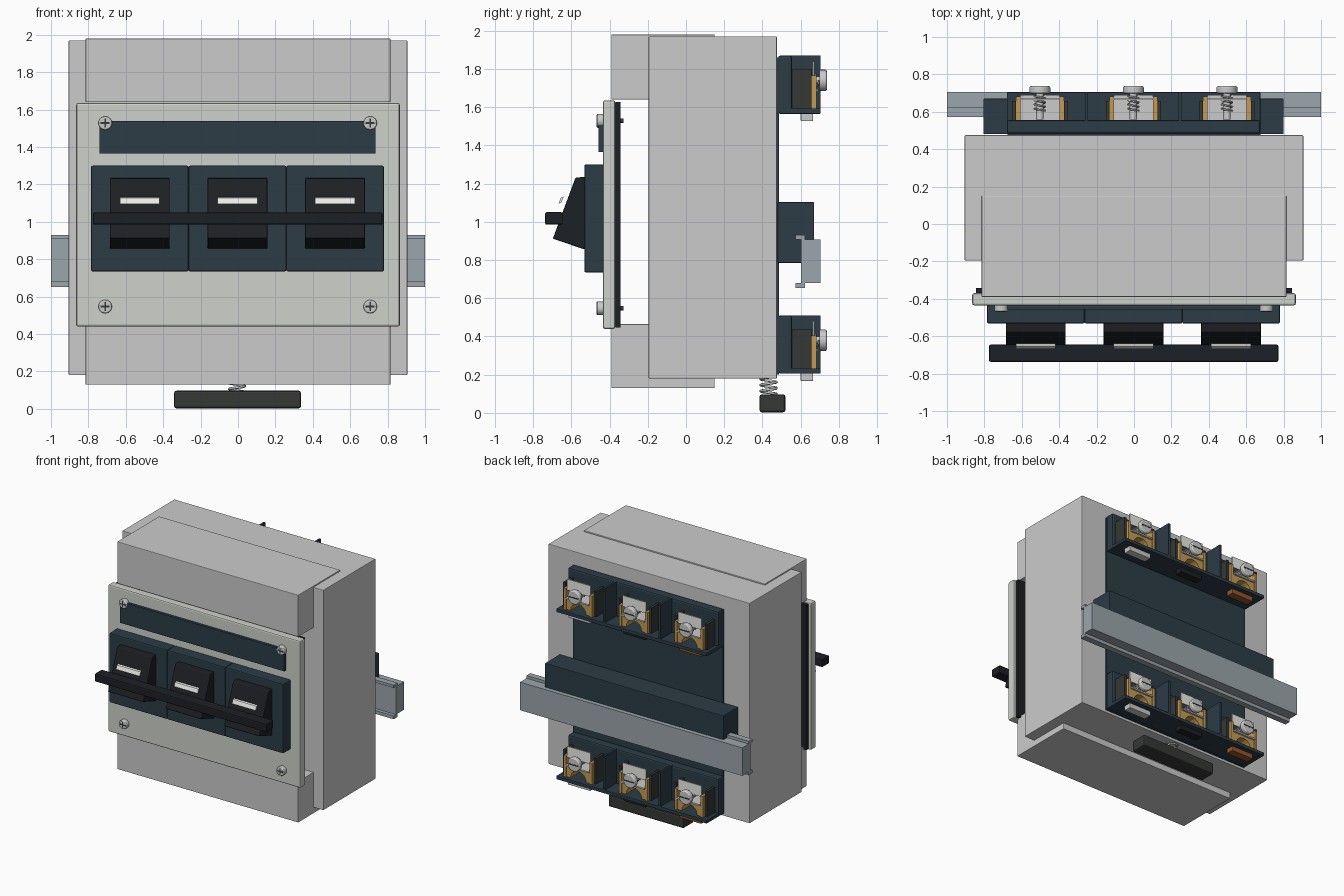
import bpy, bmesh, math
from mathutils import Matrix, Vector

if "Cube" in bpy.data.objects:
    bpy.data.objects.remove(bpy.data.objects["Cube"])


def mat(name, r, g, b):
    m = bpy.data.materials.new(name)
    m.diffuse_color = (r, g, b, 1)
    m.use_nodes = True
    m.node_tree.nodes["Principled BSDF"].inputs["Base Color"].default_value = m.diffuse_color
    return m


SHELL = mat("warm_grey", .58, .59, .56)
PLATE = mat("pale_grey", .62, .64, .60)
NAVY = mat("navy", .025, .045, .062)
BLACK = mat("black", .012, .014, .018)
CHAR = mat("charcoal", .035, .04, .036)
STEEL = mat("steel", .55, .56, .55)
RAIL = mat("rail", .33, .38, .41)
BRASS = mat("brass", .55, .33, .09)
BROWN = mat("brown", .30, .09, .025)
WHITE = mat("white", .85, .85, .80)


def finish(name, bm, m, bevel=0, segs=2):
    bmesh.ops.recalc_face_normals(bm, faces=bm.faces)
    me = bpy.data.meshes.new(name)
    bm.to_mesh(me)
    bm.free()
    ob = bpy.data.objects.new(name, me)
    bpy.context.collection.objects.link(ob)
    me.materials.append(m)
    if bevel:
        b = ob.modifiers.new("bevel", 'BEVEL')
        b.width, b.segments = bevel, segs
    return ob


def box(name, x, y, z, m, bevel=0):
    bm = bmesh.new()
    bmesh.ops.create_cube(bm, size=1)
    for v in bm.verts:
        v.co = Vector([(r[0] + r[1]) / 2 + c * (r[1] - r[0])
                       for r, c in zip((x, y, z), v.co)])
    return finish(name, bm, m, bevel)


def prism(name, pts, a, b, m, axis='x', bevel=0):
    """Extrude a (y,z) profile along x, or an (x,z) profile along y."""
    bm = bmesh.new()
    put = (lambda p, t: (t, p[0], p[1])) if axis == 'x' else (lambda p, t: (p[0], t, p[1]))
    lo = [bm.verts.new(put(p, a)) for p in pts]
    hi = [bm.verts.new(put(p, b)) for p in pts]
    bm.faces.new(lo)
    bm.faces.new(hi)
    for i in range(len(pts)):
        j = (i + 1) % len(pts)
        bm.faces.new((lo[i], lo[j], hi[j], hi[i]))
    return finish(name, bm, m, bevel)


def disc(name, x, y, z, r, m, bevel=0):
    """Cylinder lying along y, with y given as a range."""
    bm = bmesh.new()
    bmesh.ops.create_cone(bm, cap_ends=True, segments=24, radius1=r, radius2=r, depth=y[1] - y[0])
    bm.transform(Matrix.Translation((x, (y[0] + y[1]) / 2, z)) @ Matrix.Rotation(math.pi / 2, 4, 'X'))
    ob = finish(name, bm, m, bevel)
    ob.modifiers.clear() if not bevel else None
    bpy.context.view_layer.objects.active = ob
    ob.select_set(True)
    bpy.ops.object.shade_smooth_by_angle()
    ob.select_set(False)
    return ob


def spring(name, start, axis, length, r, turns, wire, m):
    cu = bpy.data.curves.new(name, 'CURVE')
    cu.dimensions, cu.bevel_depth, cu.bevel_resolution = '3D', wire, 1
    n = int(turns * 14)
    sp = cu.splines.new('POLY')
    sp.points.add(n)
    for i, p in enumerate(sp.points):
        a, t = i / 14 * 2 * math.pi, length * i / n
        o = (r * math.cos(a), r * math.sin(a), t) if axis == 'z' else (r * math.cos(a), t, r * math.sin(a))
        p.co = (*(Vector(start) + Vector(o)), 1)
    cu.materials.append(m)
    ob = bpy.data.objects.new(name, cu)
    bpy.context.collection.objects.link(ob)
    bpy.context.view_layer.objects.active = ob
    ob.select_set(True)
    bpy.ops.object.convert(target='MESH')
    bpy.ops.object.select_all(action='DESELECT')


# Housing: wide body with two narrower front shoulders
box("main_body", (-.905, .905), (-.195, .475), (.18, 1.97), SHELL, .004)
box("upper_shoulder", (-.815, .815), (-.39, .15), (1.64, 1.98), SHELL, .004)
box("lower_shoulder", (-.815, .815), (-.39, .15), (.13, .465), SHELL, .004)
box("rear_panel", (-.675, .675), (.47, .486), (.2, 1.86), NAVY)

# Front cover, gasket and label strip
box("front_cover", (-.865, .865), (-.435, -.37), (.44, 1.635), PLATE, .01)
box("cover_gasket", (-.845, .845), (-.37, -.343), (.448, 1.627), BLACK)
box("label_strip", (-.74, .735), (-.457, -.43), (1.365, 1.54), NAVY)

# Cover screws with cross recess and protruding tips
for sx in (-.71, .707):
    for sz in (.547, 1.528):
        disc("cover_screw", sx, (-.468, -.43), sz, .036, STEEL, .006)
        disc("cover_screw_tip", sx, (-.36, -.326), sz, .012, CHAR)
        box("screw_cross", (sx - .024, sx + .024), (-.4695, -.46), (sz - .005, sz + .005), CHAR)
        box("screw_cross", (sx - .005, sx + .005), (-.4695, -.46), (sz - .024, sz + .024), CHAR)

# Three switch modules with rockers, joined by one handle bar
for i in (-1, 0, 1):
    cx = i * .522 - .003
    box("switch_module", (cx - .261, cx + .261), (-.532, -.43), (.735, 1.3), NAVY, .008)
    prism("rocker", [(-.52, 1.235), (-.578, 1.232), (-.697, .912), (-.53, .855)],
          cx - .16, cx + .16, BLACK, bevel=.006)
    prism("indicator", [(-.64, 1.132), (-.655, 1.127), (-.667, 1.096), (-.652, 1.10)],
          cx - .106, cx + .106, WHITE)
box("handle_bar", (-.775, .772), (-.737, -.645), (.985, 1.05), BLACK, .008)

# Rear clip block and mounting rail
box("rail_clip", (-.805, .80), (.48, .67), (.785, 1.103), NAVY, .004)
prism("mounting_rail", [(.705, .68), (.705, .908), (.622, .908), (.622, .93), (.572, .93), (.572, .908),
                        (.602, .908), (.602, .68), (.572, .68), (.572, .653), (.622, .653), (.622, .68)],
      -1, 1, RAIL)

# Terminal rows, top and bottom
ARCH = [(-.105, 0), (-.105, .09), (.105, .09), (.105, 0)] + \
       [(.07 * math.cos(a * math.pi / 8), .07 * math.sin(a * math.pi / 8)) for a in range(9)]
for row, z0 in (("line", 1.565), ("load", .205)):
    box(row + "_terminal_base", (-.68, .675), (.482, .555), (z0, z0 + .305), NAVY, .012)
    box(row + "_terminal_tray", (-.68, .675), (.49, .705), (z0, z0 + .028), NAVY, .004)
    for dx in (-.255, .245):
        box(row + "_divider", (dx - .008, dx + .008), (.535, .705), (z0 + .01, z0 + .305), NAVY)
    for cx, tab in ((-.503, BROWN), (-.003, BLACK), (.497, STEEL)):
        z = z0 + .03
        for s in (-1, 1):
            xs = sorted((cx + s * .128, cx + s * .148))
            box("terminal_cheek", xs, (.55, .657), (z - .005, z + .205), CHAR)
            xs = sorted((cx + s * .105, cx + s * .128))
            box("clamp_side", xs, (.55, .682), (z - .005, z + .17), BRASS)
        prism("clamp_arch", [(cx + px, z + pz) for px, pz in ARCH], .56, .675, BRASS, 'y')
        box("contact_plate", (cx - .104, cx + .104), (.555, .69), (z + .088, z + .1), STEEL)
        box("marker_tag", (cx - .105, cx + .105), (.662, .67), (z + .155, z + .245), WHITE)
        disc("terminal_screw", cx, (.698, .737), z + .145, .056, STEEL, .008)
        disc("screw_shank", cx, (.56, .70), z + .145, .02, STEEL)
        box("screw_slot", (cx - .045, cx + .045), (.73, .7385), (z + .14, z + .15), CHAR)
        spring("screw_spring", (cx, .605, z + .145), 'y', .09, .029, 4, .005, STEEL)
        box("wire_tab", (cx - .1, cx + .1), (.6, .665), (z0 - .038, z0 + .005), tab, .004)

# Spring-loaded release foot
box("release_foot", (-.342, .337), (.385, .52), (.003, .097), CHAR, .012)
spring("foot_spring", (-.005, .432, .09), 'z', .095, .042, 3, .007, STEEL)
